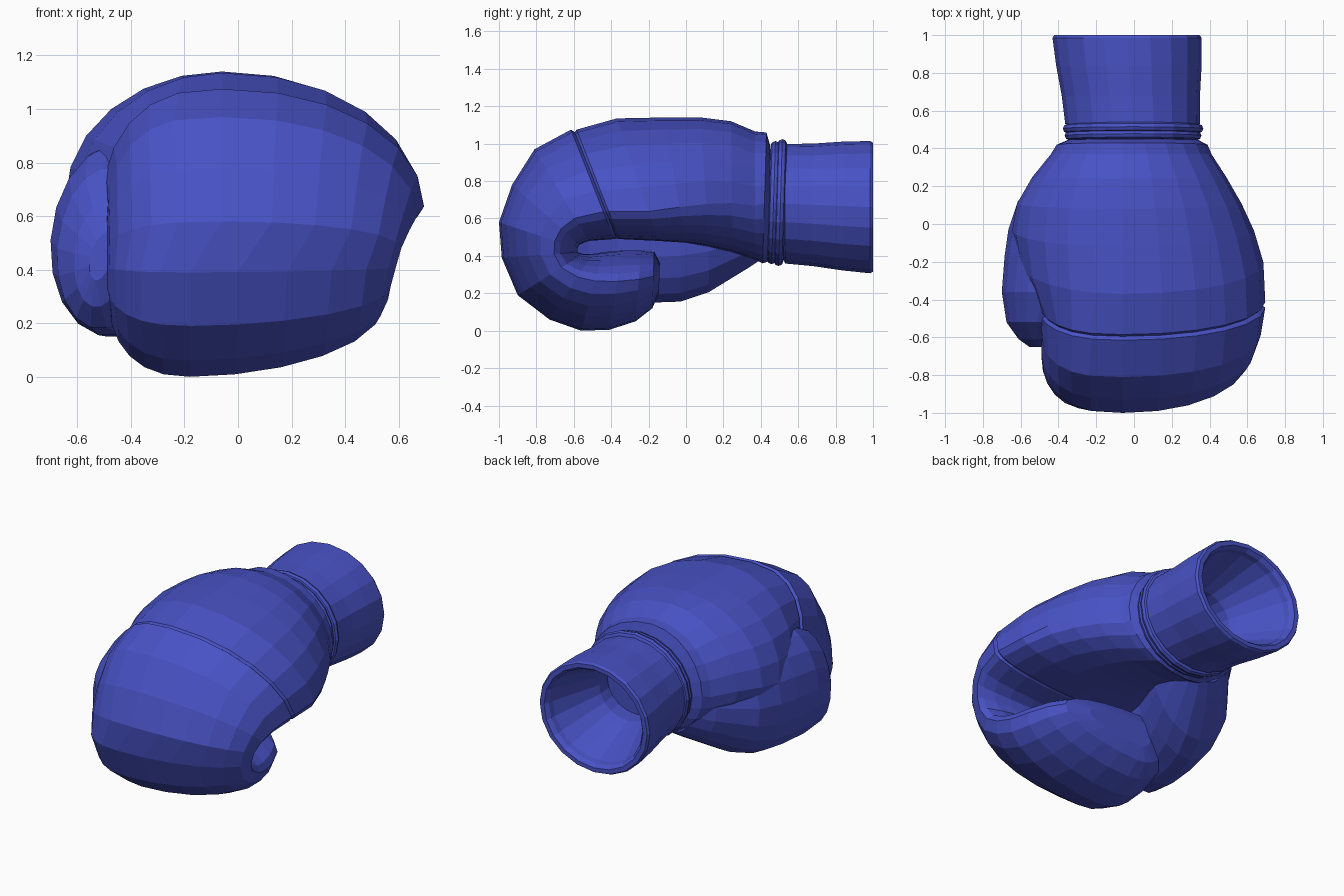
import bpy, bmesh, math

if "Cube" in bpy.data.objects:
    bpy.data.objects.remove(bpy.data.objects["Cube"])

blue = bpy.data.materials.new("glove blue")
blue.diffuse_color = (0.065, 0.085, 0.56, 1)
blue.use_nodes = True
blue.node_tree.nodes["Principled BSDF"].inputs["Base Color"].default_value = blue.diffuse_color


def loft(name, rings):
    """Skin a list of equal-length closed rings and cap both ends."""
    bm = bmesh.new()
    vr = [[bm.verts.new(p) for p in r] for r in rings]
    n = len(vr[0])
    for a, b in zip(vr, vr[1:]):
        for i in range(n):
            j = (i + 1) % n
            bm.faces.new((a[i], a[j], b[j], b[i]))
    bm.faces.new(vr[0])
    bm.faces.new(vr[-1])
    bmesh.ops.recalc_face_normals(bm, faces=bm.faces)
    me = bpy.data.meshes.new(name)
    bm.to_mesh(me)
    bm.free()
    me.materials.append(blue)
    ob = bpy.data.objects.new(name, me)
    bpy.context.collection.objects.link(ob)
    return ob


def ellipse(y, cx, cz, rx, rz, lean=0.0, tilt=0.0, n=20):
    """Ring across y; lean shears it in y with height, tilt shears it in x."""
    out = []
    for i in range(n):
        a = 2 * math.pi * i / n
        c, s = math.cos(a), math.sin(a)
        out.append((cx + rx * c + tilt * s, y + lean * s, cz + rz * s))
    return out


def mitt_section(yo, zo, yi, zi, xl, xr, el, er, k, shrink=1.0, shift=0.0, n=24):
    """Lopsided rounded section between an outer and an inner profile point."""
    x0 = -0.06 - 0.12 * (er > 1)
    cy, cz = yi + (yo - yi) * k, zi + (zo - zi) * k
    out = []
    for i in range(n):
        a = 2 * math.pi * i / n
        c, s = math.cos(a), math.sin(a)
        side = (xr - x0) * c ** er if c > 0 else (xl - x0) * abs(c) ** el
        t = abs(s) * shrink
        ey, ez = (yo, zo) if s > 0 else (yi, zi)
        out.append((x0 + side * shrink, cy + (ey - cy) * t + shift, cz + (ez - cz) * t))
    return out


# mitt profile: outer y, z, inner y, z, left x, right x
hand = [
    (.37, 1.065, .37, .38, -.44, .41),
    (.24, 1.12, .25, .42, -.54, .49),
    (.08, 1.14, .12, .45, -.62, .57),
    (-.12, 1.14, 0, .47, -.645, .635),
    (-.37, 1.135, -.15, .48, -.61, .685),
]
seam = (-.60, 1.075, -.37, .49, -.51, .695)
fist = [
    (-.81, .97, -.52, .48, -.49, .67),
    (-.93, .78, -.57, .46, -.49, .64),
    (-1, .58, -.58, .44, -.49, .61),
    (-.985, .39, -.58, .42, -.49, .59),
    (-.90, .19, -.55, .41, -.49, .57),
    (-.73, .06, -.50, .41, -.48, .56),
    (-.56, 0, -.44, .42, -.48, .54),
    (-.41, .005, -.34, .43, -.47, .51),
    (-.27, .05, -.24, .43, -.44, .46),
    (-.18, .12, -.17, .42, -.38, .38),
    (-.145, .20, -.14, .36, -.25, .22),
]
# the mitt sweeps from the wrist over the knuckles, with a stitched groove
rings = [mitt_section(.45, .99, .44, .37, -.35, .34, 1, 1, .5),
         mitt_section(.43, 1.06, .41, .36, -.41, .39, 1, 1, .46)]
rings += [mitt_section(*h, 1, .95, .42 - .045 * i) for i, h in enumerate(hand)]
rings += [mitt_section(*seam, .75, .95, .25, f, d) for f, d in ((1, .015), (.97, 0), (1, -.015))]
rings += [mitt_section(*f, .65 + .03 * i, .95 if i < 3 else 1.08, .25 + .02 * i)
          for i, f in enumerate(fist)]
loft("mitt", rings)

# thumb: bulging heel that narrows to a tip beside the fingers
thumb = [
    (.42, -.16, .60, .18, .21),
    (.33, -.22, .58, .23, .25),
    (.12, -.33, .54, .285, .34),
    (-.03, -.39, .53, .275, .38),
    (-.17, -.43, .52, .255, .375),
    (-.36, -.46, .51, .24, .36),
    (-.52, -.50, .48, .175, .30),
    (-.61, -.51, .46, .10, .20),
    (-.65, -.51, .45, .04, .09),
]
loft("thumb", [ellipse(*t, tilt=.02, n=18) for t in thumb])

# wrist piping: two rounded bands
for name, y, r in (("wrist_band_front", .468, .362), ("wrist_band_back", .505, .372)):
    band = []
    for i in range(5):
        a = math.pi * i / 4
        f = .93 + .07 * math.sin(a)
        band.append(ellipse(y - .025 * math.cos(a), -.005, .685, r * f, (r - .033) * f, .01))
    loft(name, band)

# cuff: flared outer wall, rolled lip, tapering hollow and deeper recess (y, radius)
cuff = [(.42, .32), (.52, .33), (.53, .357), (.68, .366), (.84, .385), (.985, .395),
        (1, .385), (1, .355), (.975, .335), (.94, .33), (.66, .215), (.62, .20), (.5, .20)]
loft("cuff", [ellipse(y, -.005 - .065 * (y - .5), .68 - .04 * (y - .5), r, r * .895)
              for y, r in cuff])
